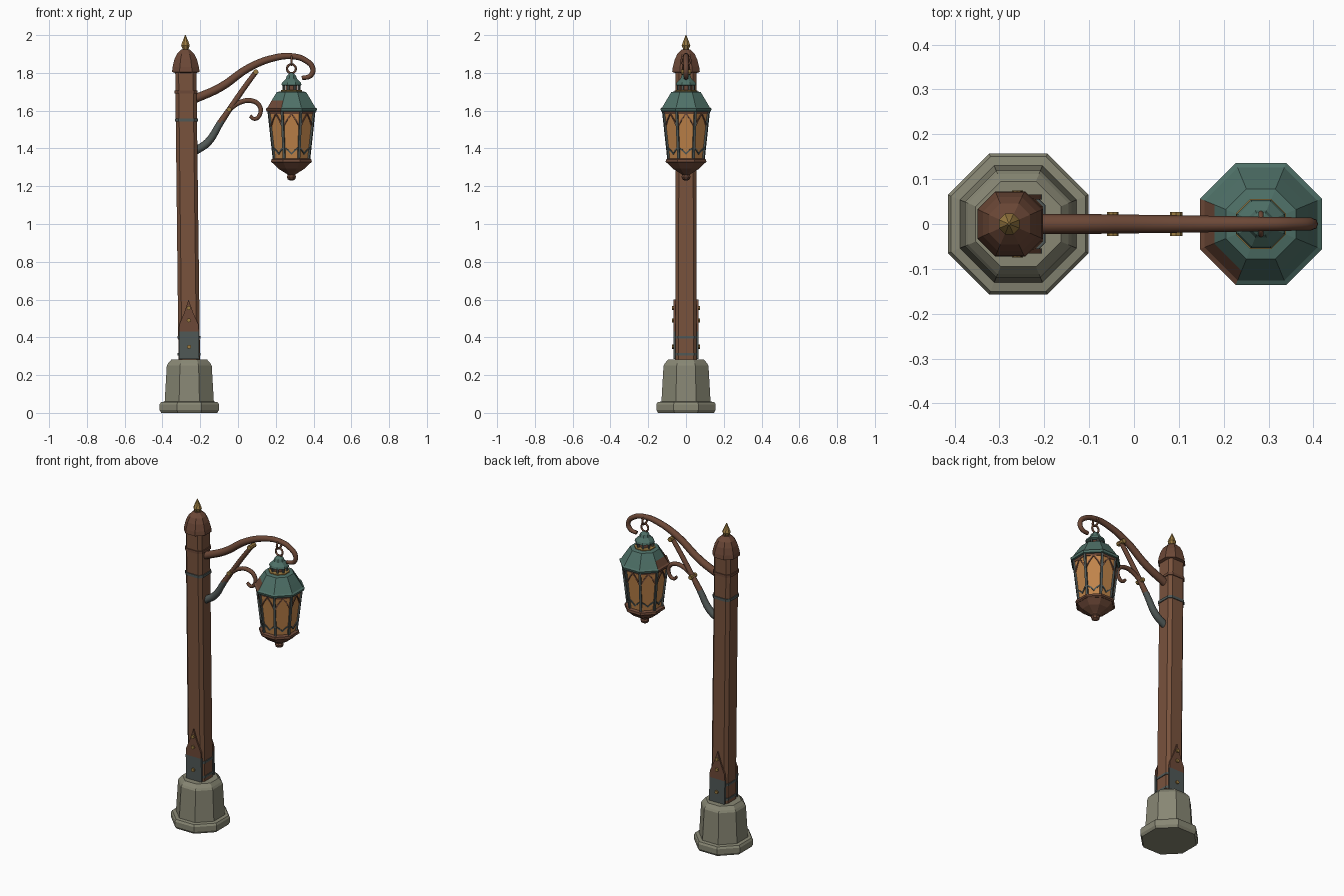
import bpy, bmesh, math
from mathutils import Vector, Matrix

if "Cube" in bpy.data.objects:
    bpy.data.objects.remove(bpy.data.objects["Cube"])


def material(name, rgb):
    lin = [((c / 255 + 0.055) / 1.055) ** 2.4 for c in rgb] + [1]
    m = bpy.data.materials.new(name)
    m.use_nodes = True
    m.diffuse_color = lin
    m.node_tree.nodes["Principled BSDF"].inputs["Base Color"].default_value = lin
    return m


STONE = material("stone", (136, 135, 116))
WOOD = material("wood", (120, 82, 60))
RUST = material("rusty iron", (108, 72, 55))
SLATE = material("slate iron", (80, 88, 86))
TEAL = material("teal copper", (78, 112, 103))
AMBER = material("amber glass", (192, 132, 74))
GOLD = material("brass", (156, 124, 66))
OCT = math.tan(math.pi / 8)
LAMP_X = 0.283


def finish(bm, name, mats, rule=None):
    bmesh.ops.recalc_face_normals(bm, faces=bm.faces)
    if rule:
        for f in bm.faces:
            f.material_index = rule(f.calc_center_median())
    me = bpy.data.meshes.new(name)
    bm.to_mesh(me)
    bm.free()
    for m in mats:
        me.materials.append(m)
    ob = bpy.data.objects.new(name, me)
    bpy.context.collection.objects.link(ob)
    return ob


def post_x(z):
    """The post leans slightly away from the lantern."""
    return -0.258 - 0.012 * (max(z, 0.28) - 0.28)


def loft(name, profile, mats, cx, t=OCT, rule=None):
    """Stack eight-sided rings given as (half width, z); t sets the chamfer."""
    bm = bmesh.new()
    section = [(1, -t), (1, t), (t, 1), (-t, 1), (-1, t), (-1, -t), (-t, -1), (t, -1)]
    rings = [[bm.verts.new((cx(z) + a * x, a * y, z)) for x, y in section] for a, z in profile]
    for lo, hi in zip(rings, rings[1:]):
        for i in range(8):
            j = (i + 1) % 8
            bm.faces.new((lo[i], lo[j], hi[j], hi[i]))
    bm.faces.new(rings[0][::-1])
    bm.faces.new(rings[-1])
    return finish(bm, name, mats, rule)


def bars(name, segments, width, depth, mat):
    """Thin square bars between pairs of points, facing away from the lamp axis."""
    bm = bmesh.new()
    for a, b in segments:
        d = (b - a).normalized()
        mid = (a + b) / 2
        out = mid - Vector((LAMP_X, 0, mid.z))
        side = d.cross(out).normalized()
        rot = Matrix((side, side.cross(d), d)).transposed().to_4x4()
        size = Matrix.Diagonal((width, depth, (b - a).length + width * 0.5, 1))
        bmesh.ops.create_cube(bm, size=1, matrix=Matrix.Translation(mid) @ rot @ size)
    return finish(bm, name, [mat])


def tube(name, points, mats, rule=None):
    """Tapered round bar through (x, z, radius) points."""
    cu = bpy.data.curves.new(name, "CURVE")
    cu.dimensions = "3D"
    cu.bevel_depth = 1
    cu.bevel_resolution = 2
    cu.resolution_u = 5
    cu.use_fill_caps = True
    sp = cu.splines.new("BEZIER")
    sp.bezier_points.add(len(points) - 1)
    for p, (x, z, r) in zip(sp.bezier_points, points):
        p.co = (x, 0, z)
        p.radius = r
        p.handle_left_type = p.handle_right_type = "AUTO"
    ob = bpy.data.objects.new(name, cu)
    bpy.context.collection.objects.link(ob)
    bpy.ops.object.select_all(action="DESELECT")
    ob.select_set(True)
    bpy.context.view_layer.objects.active = ob
    bpy.ops.object.convert(target="MESH")
    ob = bpy.context.view_layer.objects.active
    ob.data.materials.clear()
    for m in mats:
        ob.data.materials.append(m)
    for f in ob.data.polygons:
        f.material_index = rule(f.center) if rule else 0
    bpy.ops.object.shade_smooth_by_angle(angle=math.radians(60))


def pin(name, loc, radius, length, mat):
    """Short cylinder lying along y."""
    bm = bmesh.new()
    mtx = Matrix.Translation(loc) @ Matrix.Rotation(math.pi / 2, 4, "X")
    bmesh.ops.create_cone(bm, cap_ends=True, segments=8, radius1=radius, radius2=radius,
                          depth=length, matrix=mtx)
    finish(bm, name, [mat])


# Stone foot
loft("stone_base", [(0.148, 0), (0.157, 0.015), (0.157, 0.045), (0.15, 0.057), (0.13, 0.06),
                    (0.119, 0.25), (0.112, 0.262), (0.095, 0.282)], [STONE], post_x)

# Wooden post, metal bands and cap
CHAMFER = 0.68
loft("post", [(0.057, 0.27), (0.056, 1.83)], [WOOD], post_x, CHAMFER)
for n, z, h, mat in [("foot_band", 0.31, 0.014, SLATE), ("lower_band", 0.4, 0.014, SLATE),
                     ("upper_band", 1.55, 0.016, SLATE), ("bracket_band", 1.7, 0.016, RUST)]:
    loft(n, [(0.061, z - h / 2), (0.061, z + h / 2)], [mat], post_x, CHAMFER)
loft("post_cap", [(0.058, 1.8), (0.073, 1.805), (0.07, 1.83), (0.06, 1.87), (0.046, 1.9),
                  (0.022, 1.925)], [RUST], post_x, 0.45)
loft("finial", [(0.013, 1.92), (0.023, 1.945), (0.016, 1.965), (0.002, 2.0)], [GOLD], post_x)

# Pointed plates with rivets on the front and back of the post
for side, label in ((-1, "front"), (1, "back")):
    for part, outline, mat in (
            ("plate", [(0.053, 0.285), (0.053, 0.43)], SLATE),
            ("plate_tip", [(0.053, 0.43), (0.05, 0.47), (0.024, 0.53), (0, 0.6)], RUST)):
        pts = outline + [(-x, z) for x, z in reversed(outline) if x]
        bm = bmesh.new()
        face = bm.faces.new([bm.verts.new((post_x(z) + x, side * 0.055, z)) for x, z in pts])
        new = bmesh.ops.extrude_face_region(bm, geom=[face])["geom"]
        bmesh.ops.translate(bm, vec=(0, side * 0.011, 0),
                            verts=[v for v in new if isinstance(v, bmesh.types.BMVert)])
        finish(bm, label + "_" + part, [mat])
    for k, z in enumerate((0.35, 0.49, 0.555)):
        pin(f"{label}_rivet_{k}", (post_x(z), side * 0.068, z), 0.011, 0.014, GOLD)

# Curved arm, brace and scroll
tube("arm", [(-0.235, 1.66, 0.023), (-0.095, 1.722, 0.022), (0.063, 1.83, 0.02),
             (0.195, 1.88, 0.018), (0.285, 1.888, 0.016), (0.355, 1.868, 0.015),
             (0.396, 1.822, 0.014), (0.382, 1.784, 0.013), (0.338, 1.773, 0.011)], [RUST])
tube("brace", [(-0.23, 1.385, 0.022), (-0.16, 1.432, 0.021), (-0.095, 1.533, 0.018),
               (-0.045, 1.607, 0.015), (0.035, 1.724, 0.014), (0.1, 1.812, 0.013)],
     [RUST, SLATE], lambda c: int(c.z < 1.54))
tube("scroll", [(-0.045, 1.607, 0.012), (0.008, 1.643, 0.013), (0.07, 1.653, 0.013),
                (0.113, 1.627, 0.012), (0.116, 1.58, 0.011), (0.088, 1.556, 0.01),
                (0.064, 1.572, 0.009)], [RUST])
pin("brace_top_pin", (0.094, 0, 1.805), 0.014, 0.054, GOLD)
pin("brace_scroll_pin", (-0.047, 0, 1.607), 0.013, 0.054, GOLD)

# Hanging links
for name, z, rot in (("upper_link", 1.866, (0, math.pi / 2, 0)),
                     ("lower_link", 1.822, (math.pi / 2, 0, 0))):
    bpy.ops.mesh.primitive_torus_add(major_segments=12, minor_segments=6, major_radius=0.024,
                                     minor_radius=0.006, location=(LAMP_X, 0, z), rotation=rot)
    link = bpy.context.object
    link.name = name
    link.data.materials.append(RUST)
    bpy.ops.object.shade_smooth_by_angle(angle=math.radians(70))


def lamp(z):
    return LAMP_X


# Lantern roof, weathered on the side near the post
def weathered(c):
    return int(c.z < 1.655 and c.x < LAMP_X - 0.05 and c.y < 0.03)


loft("lantern_roof", [(0.115, 1.594), (0.132, 1.597), (0.136, 1.611), (0.126, 1.617),
                      (0.104, 1.655), (0.078, 1.698), (0.05, 1.704)], [TEAL, RUST], lamp,
     rule=weathered)
loft("roof_rim", [(0.056, 1.698), (0.056, 1.708), (0.045, 1.71)], [GOLD], lamp)
loft("vent", [(0.032, 1.7), (0.032, 1.74)], [RUST], lamp)
loft("vent_roof", [(0.045, 1.732), (0.054, 1.736), (0.05, 1.748), (0.03, 1.768),
                   (0.024, 1.785), (0.008, 1.8)], [TEAL], lamp)

# Glass body, lower rim, bowl and drop
LOW, HIGH = 1.34, 1.598
loft("glass", [(0.09, LOW), (0.118, HIGH)], [AMBER], lamp)
loft("glass_top_rail", [(0.119, 1.583), (0.122, HIGH)], [RUST], lamp)
loft("lantern_rim", [(0.1, 1.322), (0.108, 1.328), (0.106, 1.342), (0.094, 1.348)], [RUST], lamp)
loft("bowl", [(0.012, 1.255), (0.03, 1.268), (0.07, 1.293), (0.1, 1.324)], [RUST], lamp)
loft("drop", [(0.008, 1.23), (0.02, 1.237), (0.024, 1.25), (0.018, 1.264), (0.01, 1.27)],
     [RUST], lamp)


def on_pane(i, u, z):
    """Point on pane i, u from -1 to 1 across its width."""
    a = 0.09 + 0.028 * (z - LOW) / (HIGH - LOW) + 0.001
    return Vector((LAMP_X, 0, z)) + Matrix.Rotation(i * math.pi / 4, 3, "Z") @ Vector((a, u * a * OCT, 0))


# Corner bars and tracery repeated around the panes
corner, arch, swag, vents = [], [], [], []
for i in range(8):
    corner.append((on_pane(i, 1, LOW), on_pane(i, 1, HIGH)))
    n = Matrix.Rotation((i + 0.5) * math.pi / 4, 3, "Z") @ Vector((0.044, 0, 0))
    vents.append((n + Vector((LAMP_X, 0, 1.702)), n + Vector((LAMP_X, 0, 1.738))))
    for s in (-1, 1):
        arch.append((on_pane(i, s * 0.95, 1.515), on_pane(i, s * 0.5, 1.552)))
        arch.append((on_pane(i, s * 0.5, 1.552), on_pane(i, 0, 1.585)))
        swag.append((on_pane(i, s * 0.95, 1.405), on_pane(i, s * 0.45, 1.39)))
        swag.append((on_pane(i, s * 0.45, 1.39), on_pane(i, 0, 1.372)))
bars("corner_bars", corner, 0.013, 0.012, SLATE)
bars("pane_arches", arch, 0.007, 0.008, RUST)
bars("pane_swags", swag, 0.007, 0.008, SLATE)
bars("vent_bars", vents, 0.01, 0.01, SLATE)
